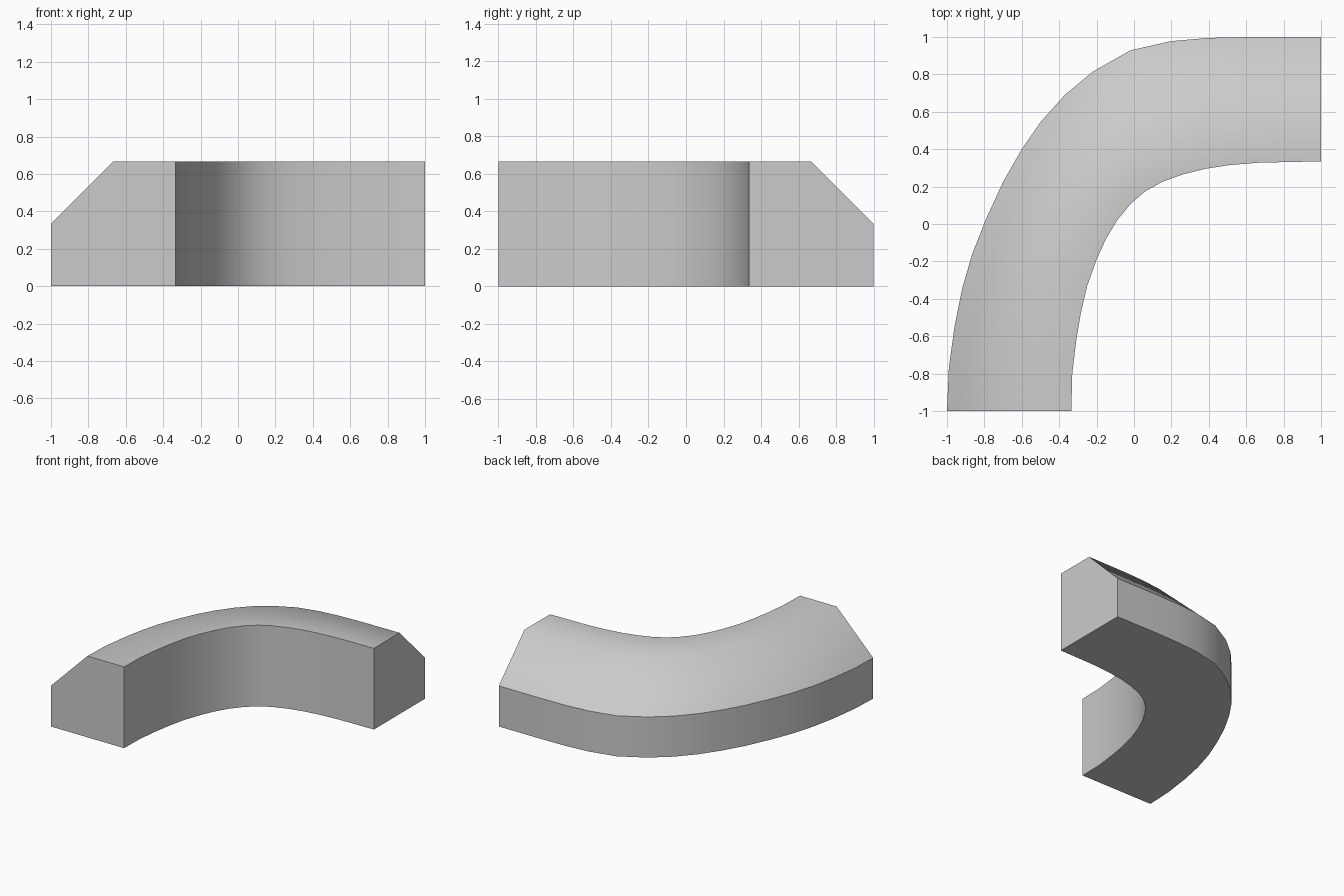
import bpy, bmesh
from mathutils import Vector

cube = bpy.data.objects.get("Cube")
if cube:
    bpy.data.objects.remove(cube, do_unlink=True)

# Material
stone = bpy.data.materials.new("light_grey")
stone.use_nodes = True
grey = (0.6, 0.6, 0.6, 1.0)
stone.diffuse_color = grey
stone.node_tree.nodes["Principled BSDF"].inputs["Base Color"].default_value = grey

# Plan curves of the outer and inner walls, paired station by station
outer_path = [(-1, -1), (-.99, -.77), (-.96, -.55), (-.92, -.35),
              (-.865, -.16), (-.79, .03), (-.7, .225), (-.6, .4),
              (-.5, .545), (-.37, .69), (-.22, .815), (-.02, .928),
              (.2, .978), (.4, .995), (.62, 1), (1, 1)]
inner_path = [(-.335, -1), (-.33, -.8), (-.31, -.63), (-.285, -.48),
              (-.25, -.33), (-.2, -.19), (-.15, -.08), (-.09, .02),
              (-.02, .105), (.06, .175), (.15, .225), (.26, .265),
              (.38, .295), (.51, .315), (.67, .328), (1, .335)]

# Cross-section: (fraction from outer to inner wall, height)
full, half = 2 / 3, 1 / 3
section = [(0, 0), (0, half), (0.5, full), (1, full), (1, 0)]
RIDGE = 2
corners = len(section)

bm = bmesh.new()
rings = []
for outer, inner in zip(outer_path, inner_path):
    a, b = Vector(outer), Vector(inner)
    ring = []
    for across, height in section:
        p = a.lerp(b, across)
        ring.append(bm.verts.new((p.x, p.y, height)))
    rings.append(ring)

# Walls, chamfer, top and underside
for this, following in zip(rings, rings[1:]):
    for i in range(corners):
        j = (i + 1) % corners
        bm.faces.new((this[i], following[i], following[j], this[j]))

# End caps
bm.faces.new(rings[0])
bm.faces.new(rings[-1][::-1])
bmesh.ops.recalc_face_normals(bm, faces=bm.faces[:])

# Smooth along the bend and over the ridge, crisp at the other corners
for face in bm.faces:
    face.smooth = True
for this, following in zip(rings, rings[1:]):
    for i in range(corners):
        bm.edges.get((this[i], following[i])).smooth = i == RIDGE
for ring in (rings[0], rings[-1]):
    for i in range(corners):
        bm.edges.get((ring[i], ring[(i + 1) % corners])).smooth = False

mesh = bpy.data.meshes.new("curved_block")
bm.to_mesh(mesh)
bm.free()
mesh.materials.append(stone)
block = bpy.data.objects.new("curved_block", mesh)
bpy.context.collection.objects.link(block)
